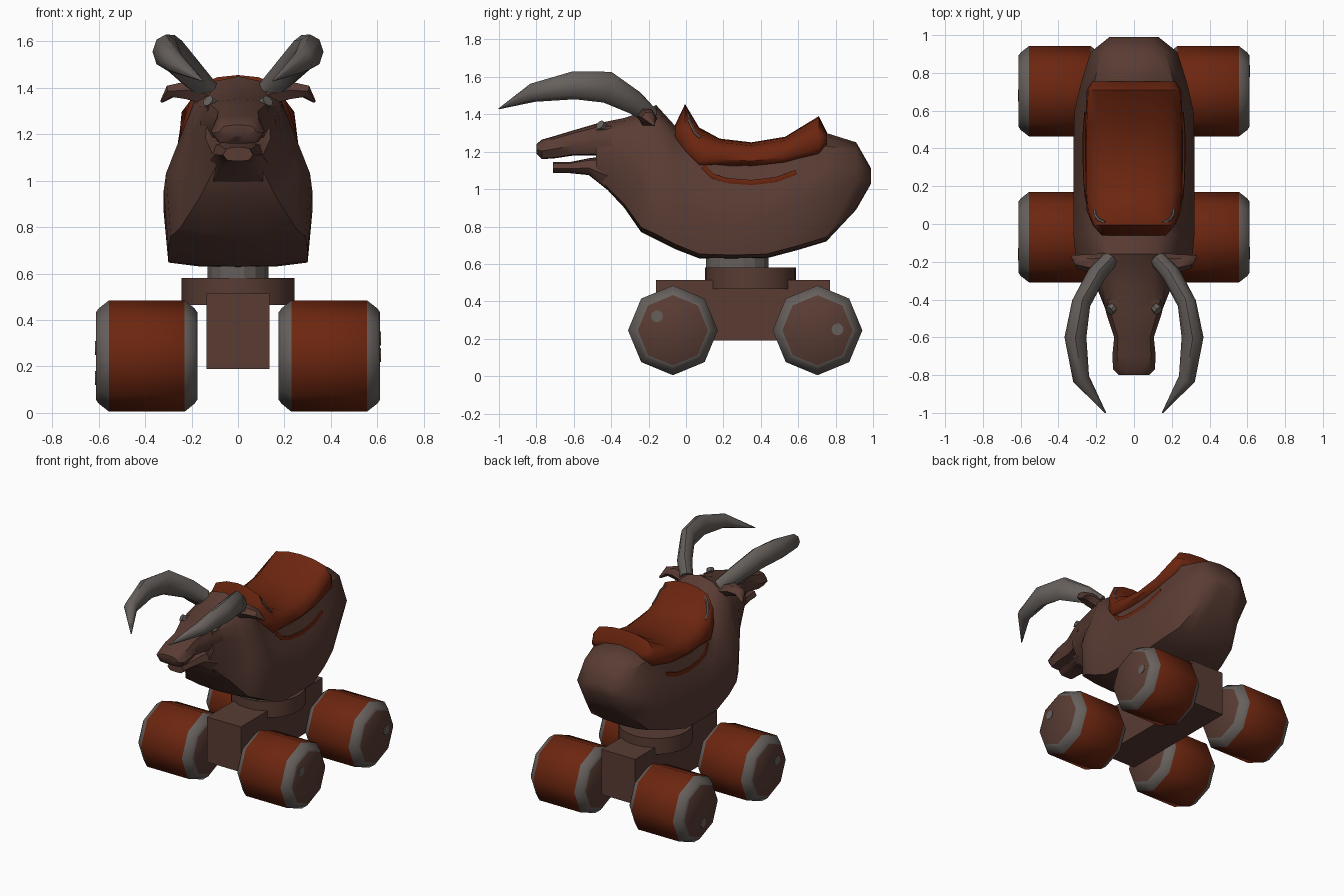
import bpy, math
from mathutils import Vector

if "Cube" in bpy.data.objects:
    bpy.data.objects.remove(bpy.data.objects["Cube"], do_unlink=True)


def material(name, rgb):
    m = bpy.data.materials.new(name)
    m.use_nodes = True
    col = (*rgb, 1)
    m.diffuse_color = col
    bsdf = m.node_tree.nodes["Principled BSDF"]
    bsdf.inputs["Base Color"].default_value = col
    bsdf.inputs["Roughness"].default_value = 0.9
    return m


BROWN = material("hide brown", (0.10, 0.045, 0.034))
RUST = material("rust red", (0.15, 0.019, 0.005))
GREY = material("horn grey", (0.135, 0.118, 0.108))


def loft(name, rings, mats, angle=40, rule=None):
    """Skin closed rings of equal length, with flat end caps."""
    n = len(rings[0])
    verts = [p for r in rings for p in r]
    faces = [(i * n + j, i * n + (j + 1) % n, (i + 1) * n + (j + 1) % n, (i + 1) * n + j)
             for i in range(len(rings) - 1) for j in range(n)]
    faces += [tuple(reversed(range(n))), tuple(range(len(verts) - n, len(verts)))]
    me = bpy.data.meshes.new(name)
    me.from_pydata(verts, [], faces)
    ob = bpy.data.objects.new(name, me)
    bpy.context.collection.objects.link(ob)
    for m in mats:
        me.materials.append(m)
    if rule:
        for f in me.polygons:
            f.material_index = rule(f)
    bpy.ops.object.select_all(action='DESELECT')
    ob.select_set(True)
    bpy.context.view_layer.objects.active = ob
    bpy.ops.object.mode_set(mode='EDIT')
    bpy.ops.mesh.select_all(action='SELECT')
    bpy.ops.mesh.normals_make_consistent(inside=False)
    bpy.ops.object.mode_set(mode='OBJECT')
    if angle:
        bpy.ops.object.shade_smooth_by_angle(angle=math.radians(angle))
    return ob


def section(y, half):
    """Mirror a half outline (bottom centre to top centre) in the xz plane."""
    right = [Vector((x, y, z)) for x, z in half]
    return right + [Vector((-p.x, y, p.z)) for p in reversed(right[1:-1])]


def flesh(y, zb, zt, wb, wm, wt):
    h = zt - zb
    return section(y, [(0, zb), (wb * .55, zb + .01 * h), (wb, zb + .04 * h), (wm, zb + .42 * h),
                       (wt + (wm - wt) * .45, zb + .67 * h), (wt, zb + .88 * h),
                       (wt * .55, zt - .03 * h), (0, zt)])


def tube(name, path, radii, mat, sides=8, angle=50):
    """Sweep an ellipse along a path; radii are (across, upright)."""
    rings = []
    pts = [Vector(p) for p in path]
    for i, p in enumerate(pts):
        t = (pts[min(i + 1, len(pts) - 1)] - pts[max(i - 1, 0)]).normalized()
        s = t.cross(Vector((0, 0, 1))).normalized()
        u = s.cross(t)
        a, b = radii[i]
        rings.append([p + s * a * math.cos(k * math.tau / sides) + u * b * math.sin(k * math.tau / sides)
                      for k in range(sides)])
    return loft(name, rings, [mat], angle)


def disc(name, centre, normal, radius, depth, mat, sides=10):
    """Thin plate or drum along a normal."""
    q = Vector(normal).to_track_quat('Z', 'Y')
    rings = [[Vector(centre) + q @ Vector((radius * math.cos(k * math.tau / sides),
                                           radius * math.sin(k * math.tau / sides), d))
              for k in range(sides)] for d in (-depth / 2, depth / 2)]
    return loft(name, rings, [mat], 30)


def hit(ob, origin, direction):
    ok, p, n, _ = ob.ray_cast(Vector(origin), Vector(direction))
    return (p, n) if ok else (Vector(origin), -Vector(direction))


# Body with chest, neck and back of the head
body = loft("body", [flesh(*s) for s in (
    (-.48, 1.06, 1.35, .09, .14, .13),
    (-.33, .90, 1.38, .17, .20, .17),
    (-.24, .77, 1.41, .25, .26, .18),
    (-.16, .73, 1.45, .29, .31, .18),
    (-.06, .68, 1.34, .30, .32, .19),
    (.07, .63, 1.21, .30, .32, .23),
    (.25, .625, 1.19, .30, .32, .235),
    (.43, .63, 1.20, .30, .32, .235),
    (.60, .675, 1.24, .27, .315, .23),
    (.75, .72, 1.30, .23, .28, .21),
    (.91, .89, 1.25, .16, .23, .17),
    (.99, 1.03, 1.11, .08, .13, .09))], [BROWN], 45)

# Muzzle and lower jaw, with the open mouth between
muzzle = loft("muzzle", [flesh(*s) for s in (
    (-.40, 1.16, 1.36, .14, .165, .14),
    (-.48, 1.18, 1.35, .11, .145, .12),
    (-.60, 1.18, 1.315, .08, .105, .085),
    (-.70, 1.165, 1.285, .09, .115, .09),
    (-.77, 1.16, 1.265, .08, .11, .08),
    (-.80, 1.19, 1.24, .05, .08, .06))], [BROWN], 45)
loft("lower_jaw", [flesh(*s) for s in (
    (-.40, .98, 1.18, .11, .14, .12),
    (-.52, 1.075, 1.165, .07, .10, .08),
    (-.62, 1.085, 1.145, .05, .075, .06),
    (-.71, 1.085, 1.145, .045, .065, .05))], [BROWN], 45)

# Saddle with raised pommel and cantle
def seat(y, ze, zt, w):
    h = zt - ze
    return section(y, [(0, ze - .06), (w * .9, ze - .03), (w, ze), (w * .97, ze + h * .45),
                       (w * .78, ze + h * .82), (w * .4, ze + h * .96), (0, zt)])


saddle = loft("saddle", [seat(*s) for s in (
    (-.06, 1.30, 1.34, .17), (-.005, 1.22, 1.455, .22), (.07, 1.15, 1.33, .25),
    (.18, 1.16, 1.27, .258), (.35, 1.15, 1.25, .258), (.53, 1.17, 1.28, .258),
    (.71, 1.22, 1.39, .25), (.755, 1.27, 1.30, .22))], [RUST], 50)

for side, tag in ((1, "left"), (-1, "right")):
    # Horns
    tube(tag + "_horn",
         [(side * x, y, z) for x, y, z in ((.13, -.19, 1.39), (.20, -.27, 1.46), (.28, -.42, 1.545),
                                           (.31, -.60, 1.555), (.28, -.82, 1.515), (.15, -1.0, 1.43))],
         [(.045, .05), (.05, .065), (.05, .085), (.058, .075), (.045, .05), (.003, .003)], GREY)
    # Ears
    tube(tag + "_ear",
         [(side * x, y, z) for x, y, z in ((.13, -.20, 1.37), (.22, -.21, 1.39), (.29, -.20, 1.385), (.33, -.17, 1.34))],
         [(.05, .05), (.05, .045), (.04, .03), (.006, .006)], BROWN, 6)
    # Eyes
    p, n = hit(muzzle, (side * .115, -.44, 1.7), (0, 0, -1))
    disc(tag + "_eye", p + Vector((side * .005, -.01, 0)), (side * .6, -.6, .5), .026, .03, GREY, 8)
    # Side strap hugging the flank
    strap = []
    for y, z in ((.09, 1.12), (.14, 1.07), (.22, 1.045), (.35, 1.035), (.48, 1.05), (.59, 1.09)):
        strap.append(hit(body, (side, y, z), (-side, 0, 0))[0])
    tube(tag + "_strap", strap, [(.008, .016)] * len(strap), RUST, 6)
    # Trim arc on the pommel
    trim = [hit(saddle, (side * x, y, 2), (0, 0, -1))[0]
            for x, y in ((.21, .075), (.205, .045), (.185, .02), (.155, .008))]
    tube(tag + "_pommel_trim", trim, [(.009, .008)] * len(trim), GREY, 6)

# Post between body and turntable, coloured by direction
post = [[Vector((.135 * math.cos(a), .275 + .17 * math.sin(a), z))
         for a in [(k + .5) * math.tau / 16 for k in range(16)]] for z in (.55, .68)]
loft("post", post, [GREY, RUST], 0,
     lambda f: int(abs(f.normal.z) < .5 and .35 < abs(f.normal.y) < .6))

# Turntable and chassis
disc("turntable", (0, .345, .5225), (0, 0, 1), .243, .115, BROWN, 24)
bpy.ops.mesh.primitive_cube_add(size=1, location=(0, .305, .3525))
chassis = bpy.context.object
chassis.name = "chassis"
chassis.scale = (.27, .93, .325)
chassis.data.materials.append(BROWN)

# Wheels: eight-sided drums, rust tread, grey shoulders, brown hubs
SPOTS = {(1, "front"): (-.155, .32), (1, "rear"): (.81, .25),
         (-1, "front"): (-.16, .28), (-1, "rear"): (.68, .15)}
for (side, end), (sy, sz) in SPOTS.items():
    cy = -.07 if end == "front" else .703
    rings = [[Vector((side * x, cy + r * math.cos(k * math.tau / 8), .245 + r * math.sin(k * math.tau / 8)))
              for k in range(8)]
             for x, r in ((.175, .188), (.187, .205), (.23, .24), (.555, .24), (.60, .205), (.612, .188))]

    def paint(f):
        if len(f.vertices) > 4:
            return 2
        return 0 if .23 < abs(f.center.x) < .555 else 1
    tag = end + ("_left" if side > 0 else "_right")
    loft(tag + "_wheel", rings, [RUST, GREY, BROWN], 50, paint)
    disc(tag + "_hub_spot", (side * .612, sy, sz), (side, 0, 0), .032, .006, GREY)
